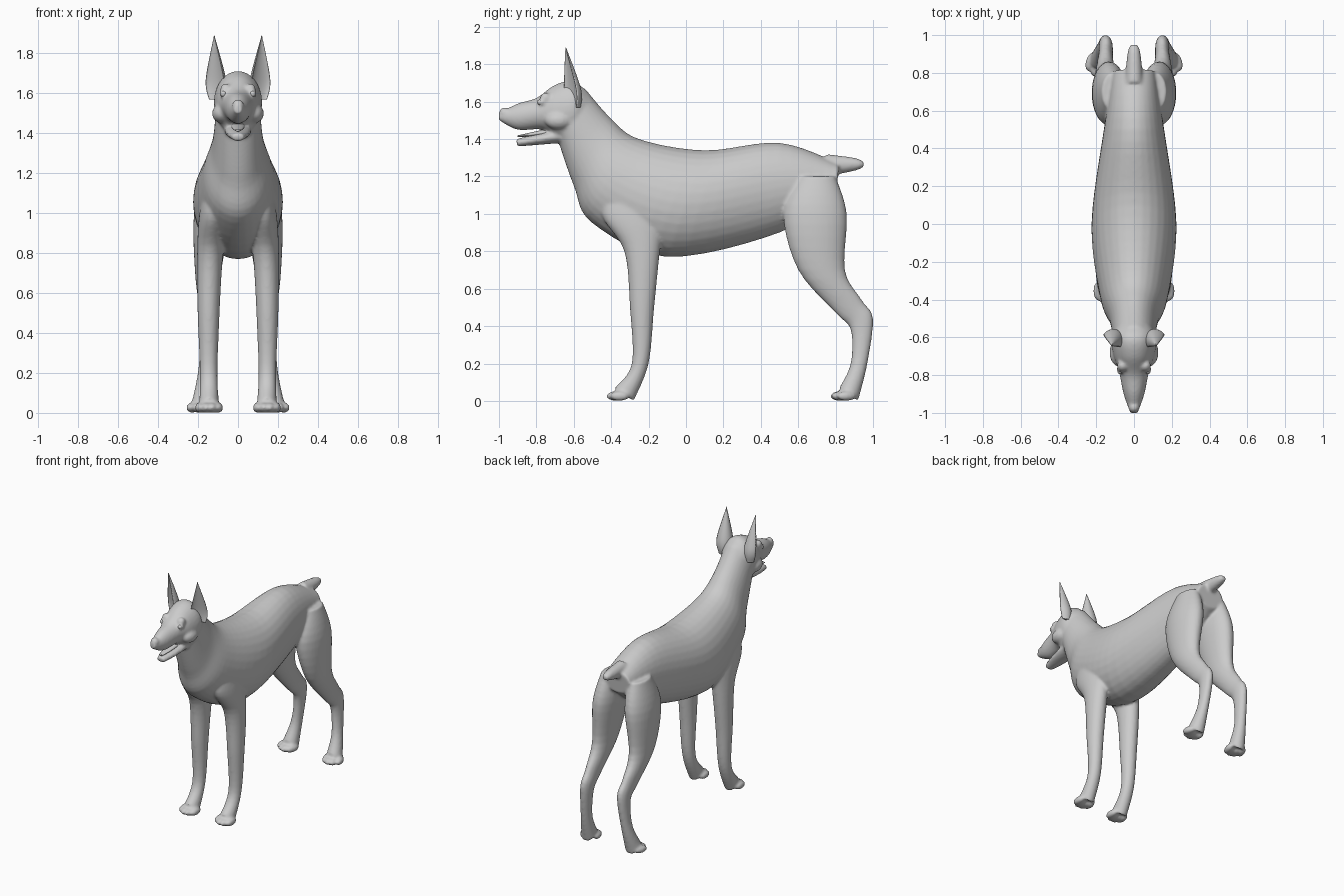
import bpy
import bmesh
from math import sin, cos, pi, radians
from mathutils import Matrix, Vector

cube = bpy.data.objects.get("Cube")
if cube:
    bpy.data.objects.remove(cube)

# One plain grey for the whole figure
grey = bpy.data.materials.new("plain_grey")
grey.use_nodes = True
colour = (0.6, 0.6, 0.6, 1)
grey.diffuse_color = colour
grey.node_tree.nodes["Principled BSDF"].inputs["Base Color"].default_value = colour


def sample(keys, amount):
    """Value of a smooth curve through the keys, amount running from 0 to 1."""
    last = len(keys) - 1
    place = amount * last
    index = min(int(place), last - 1)
    t = place - index
    before, start = keys[max(index - 1, 0)], keys[index]
    end, after = keys[index + 1], keys[min(index + 2, last)]
    leave, arrive = (end - before) / 2, (after - start) / 2
    ease = t * t * (3 - 2 * t)
    return (start * (1 - ease) + end * ease
            + leave * (t * (1 - t) ** 2) - arrive * (t * t * (1 - t)))


def loft(bm, upper, lower, widths, centres=(0, 0), side=1, dent=None, yaw=0):
    """Skin oval rings spanning two side profiles given as (y, z) points."""
    upper = [Vector(point) for point in upper]
    lower = [Vector(point) for point in lower]
    count, sides = 30, 32
    rings = []
    for step in range(count + 1):
        amount = step / count
        top, bottom = sample(upper, amount), sample(lower, amount)
        middle, reach = (top + bottom) / 2, (top - bottom) / 2
        width = max(sample(widths, amount), 0.001)
        centre = sample(centres, amount)
        ring = []
        for i in range(sides):
            angle = 2 * pi * i / sides
            across, along = width * sin(angle), cos(angle)
            if dent and along > 0:
                along *= -dent
            depth = reach.x * along
            x = centre + across * cos(yaw) - depth * sin(yaw)
            y = middle.x + across * sin(yaw) + depth * cos(yaw)
            ring.append(bm.verts.new((side * x, y, middle.y + reach.y * along)))
        rings.append(ring)
    for low, high in zip(rings, rings[1:]):
        for i in range(sides):
            j = (i + 1) % sides
            bm.faces.new((low[i], low[j], high[j], high[i]))
    bm.faces.new(rings[0])
    bm.faces.new(rings[-1])


def blob(bm, centre, radius, side=1, stretch=1, turn=0):
    """Add an ellipsoid, mirrored when side is -1."""
    x, y, z = centre
    matrix = (Matrix.Translation((side * x, y, z))
              @ Matrix.Rotation(side * turn, 4, 'Z')
              @ Matrix.Diagonal((1, stretch, 1, 1)))
    bmesh.ops.create_uvsphere(bm, u_segments=20, v_segments=12,
                              radius=radius, matrix=matrix)


def paw(bm, centre, side, turn):
    """Four toes side by side, the middle pair reaching further forward."""
    x, y, z = centre
    for place in (-1.5, -0.5, 0.5, 1.5):
        offset = place * 0.03
        setback = 0.02 if abs(place) > 1 else 0
        position = (x + offset, y + setback + offset * sin(turn), z)
        blob(bm, position, z, side, stretch=2, turn=turn)


def finish(bm, name):
    """Turn a bmesh into a smooth shaded object."""
    bmesh.ops.recalc_face_normals(bm, faces=bm.faces)
    for face in bm.faces:
        face.smooth = True
    mesh = bpy.data.meshes.new(name)
    bm.to_mesh(mesh)
    bm.free()
    mesh.materials.append(grey)
    obj = bpy.data.objects.new(name, mesh)
    bpy.context.collection.objects.link(obj)
    return obj


body = bmesh.new()

# Neck and trunk
loft(body,
     upper=[(-.54, 1.67), (-.4, 1.51), (-.25, 1.4), (.1, 1.34), (.5, 1.38), (.82, 1.27)],
     lower=[(-.68, 1.38), (-.6, 1.15), (-.5, .95), (-.1, .77), (.5, .9), (.8, 1.1)],
     widths=[.11, .13, .18, .225, .16, .11])

# Skull and upper muzzle, with the nose
loft(body,
     upper=[(-1, 1.54), (-.9, 1.59), (-.8, 1.62), (-.7, 1.69), (-.6, 1.71), (-.52, 1.64)],
     lower=[(-1, 1.5), (-.9, 1.45), (-.76, 1.45), (-.68, 1.39), (-.6, 1.4), (-.56, 1.45)],
     widths=[.02, .055, .08, .11, .12, .09])
blob(body, (0, -.97, 1.54), .03)

# Lower jaw
loft(body,
     upper=[(-.91, 1.4), (-.66, 1.46)],
     lower=[(-.9, 1.36), (-.66, 1.38)],
     widths=[.03, .06, .07])

# Docked tail
loft(body,
     upper=[(.75, 1.32), (.9, 1.3), (.95, 1.28)],
     lower=[(.75, 1.2), (.9, 1.23), (.95, 1.25)],
     widths=[.05, .035, .02])

for side in (1, -1):
    # Foreleg from shoulder to paw
    loft(body,
         upper=[(-.4, 1.2), (-.45, 1), (-.33, .8), (-.3, .5), (-.29, .2), (-.38, .07)],
         lower=[(-.16, 1.2), (-.12, 1), (-.14, .8), (-.17, .5), (-.2, .2), (-.28, 0)],
         widths=[.05, .07, .065, .055, .044, .05],
         centres=[.11, .145, .145], side=side)
    paw(body, (.145, -.375, .026), side, turn=0)

    # Hind leg from hip over the hock to a turned out paw
    loft(body,
         upper=[(.6, 1.2), (.52, 1), (.6, .7), (.8, .47), (.88, .38), (.88, .2), (.82, .07)],
         lower=[(.8, 1.2), (.86, 1), (.85, .7), (.94, .54), (1, .44), (.97, .2), (.92, 0)],
         widths=[.06, .09, .065, .04, .037, .036, .055],
         centres=[.11, .15, .15, .18], side=side)
    paw(body, (.185, .825, .026), side, turn=.3)

    # Brow, eyelid and cheek
    blob(body, (.06, -.75, 1.62), .03, side)
    blob(body, (.07, -.77, 1.597), .022, side)
    blob(body, (.08, -.68, 1.5), .05, side, stretch=1.5)

# Fuse the shapes into one soft skin
skin = finish(body, "dog_body")
remesh = skin.modifiers.new("fuse", 'REMESH')
remesh.mode = 'VOXEL'
remesh.voxel_size = .009
remesh.use_smooth_shade = True
soften = skin.modifiers.new("soften", 'SMOOTH')
soften.factor = .5
soften.iterations = 6

# Upright cupped ears and eyes
for side, label in ((1, "left"), (-1, "right")):
    ear = bmesh.new()
    loft(ear,
         upper=[(-.66, 1.57), (-.68, 1.67), (-.65, 1.89)],
         lower=[(-.56, 1.57), (-.56, 1.67), (-.64, 1.89)],
         widths=[.04, .055, 0], centres=[.113, .12],
         side=side, dent=.35, yaw=radians(35))
    finish(ear, label + "_ear")
    eye = bmesh.new()
    blob(eye, (.073, -.78, 1.597), .015, side)
    finish(eye, label + "_eye")

# Tongue lying between the jaws
tongue = bmesh.new()
loft(tongue,
     upper=[(-.9, 1.42), (-.72, 1.46)],
     lower=[(-.9, 1.41), (-.72, 1.42)],
     widths=[.015, .03, .035])
finish(tongue, "tongue")
